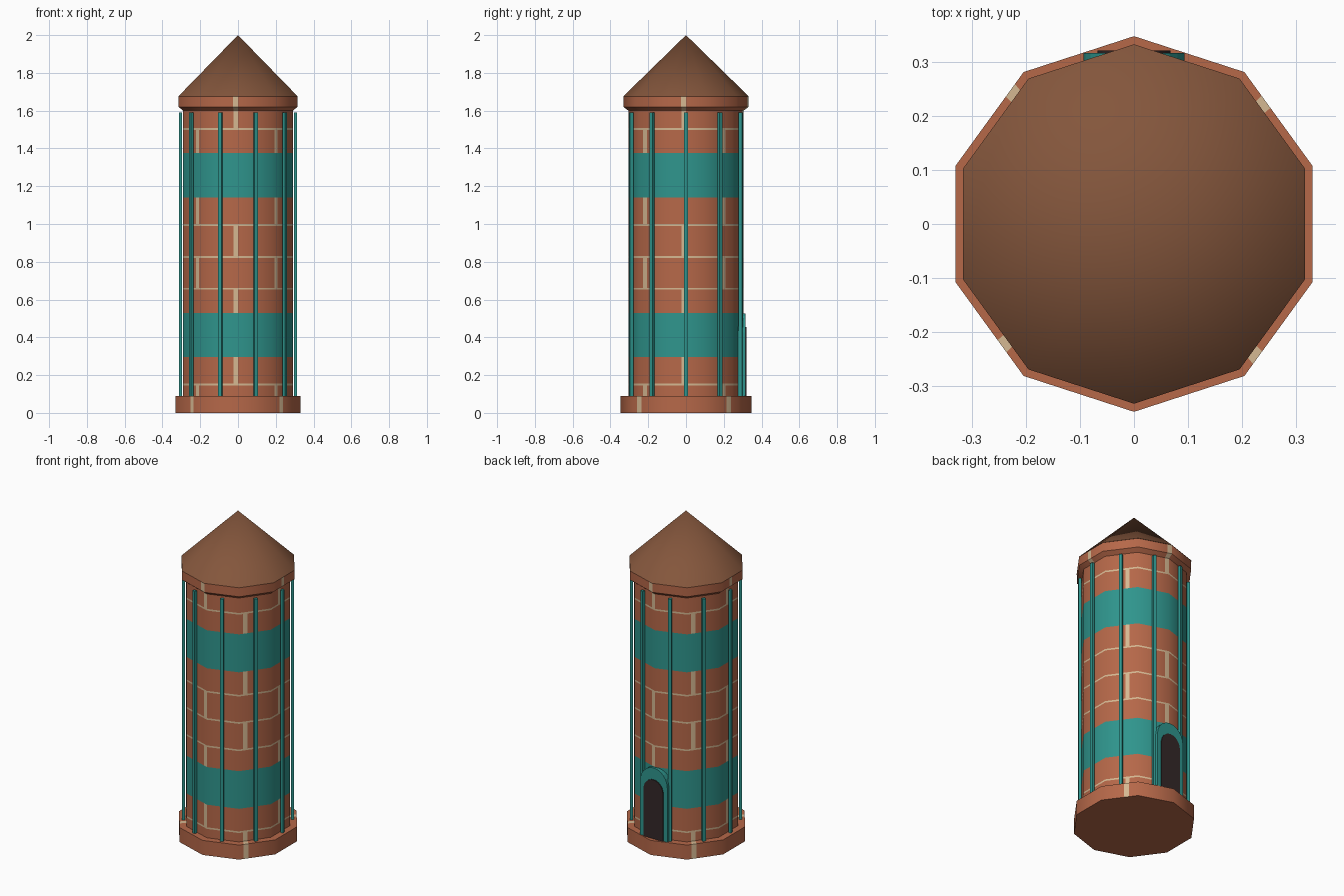
import bpy, bmesh, math
from mathutils import Vector

cube = bpy.data.objects.get("Cube")
if cube:
    bpy.data.objects.remove(cube, do_unlink=True)

SIDES = 10
ROW0, ROW_H, ROWS = 0.15, 0.169, 9        # brick courses
LINE = 0.005                              # half height of a mortar bed
BANDS = [(0.295, 0.528), (1.14, 1.375)]   # painted bands
JOINT = math.radians(2.4)                 # half width of a mortar joint
SHIFT = math.radians(-2.2)


def material(name, rgb):
    lin = [(c / 255 / 12.92 if c < 11 else ((c / 255 + 0.055) / 1.055) ** 2.4) for c in rgb]
    m = bpy.data.materials.new(name)
    m.use_nodes = True
    m.diffuse_color = (*lin, 1)
    bsdf = m.node_tree.nodes["Principled BSDF"]
    bsdf.inputs["Base Color"].default_value = (*lin, 1)
    bsdf.inputs["Roughness"].default_value = 0.9
    return m


BRICK = material("brick", (182, 104, 73))
MORTAR = material("mortar", (213, 184, 146))
TEAL = material("teal paint", (47, 149, 141))
ROOF = material("brown roof", (132, 86, 60))
DARK = material("dark opening", (51, 39, 40))


def finish(name, bm, mats):
    bmesh.ops.recalc_face_normals(bm, faces=bm.faces)
    me = bpy.data.meshes.new(name)
    bm.to_mesh(me)
    bm.free()
    for m in mats:
        me.materials.append(m)
    ob = bpy.data.objects.new(name, me)
    bpy.context.collection.objects.link(ob)
    return ob


def cut(bm, co, no):
    geom = bm.verts[:] + bm.edges[:] + bm.faces[:]
    bmesh.ops.bisect_plane(bm, geom=geom, dist=1e-5, plane_co=co, plane_no=no)


def loft(profile, cap_low=False, cap_high=False):
    """Ten-sided shell through (radius, height) rings, corners facing front and back."""
    bm = bmesh.new()
    rings = []
    for r, z in profile:
        angles = [math.pi / 2 + i * math.tau / SIDES for i in range(SIDES)]
        rings.append([bm.verts.new((r * math.cos(a), r * math.sin(a), z)) for a in angles])
    for low, high in zip(rings, rings[1:]):
        for i in range(SIDES):
            j = (i + 1) % SIDES
            bm.faces.new((low[i], low[j], high[j], high[i]))
    if cap_low:
        bm.faces.new(rings[0])
    if cap_high:
        bm.faces.new(rings[-1])
    return bm


def paint_index(center, normal):
    """0 brick, 1 mortar, 2 band."""
    if normal.z < -0.9:
        return 0
    z = center.z
    if any(a < z < b for a, b in BANDS):
        return 2
    if any(abs(z - ROW0 - ROW_H * k) < LINE for k in range(ROWS)):
        return 1
    row = math.floor((z - ROW0) / ROW_H)
    turn = math.atan2(center.y, center.x) - SHIFT + (row % 2) * math.pi / 4
    off = (turn + math.pi / 4) % (math.pi / 2) - math.pi / 4
    return 1 if abs(off) < JOINT else 0


def masonry(name, profile, **caps):
    bm = loft(profile, **caps)
    # cut the mortar beds, the bands and the upright joints into the surface
    heights = [ROW0 + ROW_H * k + s for k in range(ROWS) for s in (-LINE, LINE)]
    for z in heights + [z for band in BANDS for z in band]:
        if profile[0][1] < z < profile[-1][1]:
            cut(bm, (0, 0, z), (0, 0, 1))
    for k in range(4):
        for s in (-JOINT, JOINT):
            a = k * math.pi / 4 + SHIFT + s
            cut(bm, (0, 0, 0), (-math.sin(a), math.cos(a), 0))
    bmesh.ops.recalc_face_normals(bm, faces=bm.faces)
    for f in bm.faces:
        f.material_index = paint_index(f.calc_center_median(), f.normal)
        f.smooth = True
    ob = finish(name, bm, [BRICK, MORTAR, TEAL])
    # round shading on the walls, flat shading on the caps
    me = ob.data
    normals = [None] * len(me.loops)
    for p in me.polygons:
        for li in p.loop_indices:
            co = me.vertices[me.loops[li].vertex_index].co
            if abs(p.normal.z) > 0.9:
                normals[li] = p.normal.copy()
            else:
                flat = Vector((co.x, co.y, 0)).normalized()
                tilt = p.normal.z
                normals[li] = flat * math.sqrt(1 - tilt * tilt) + Vector((0, 0, tilt))
    me.normals_split_custom_set(normals)
    return ob


# Masonry: plinth, shaft and eave ring
masonry("base_plinth", [(0.347, 0), (0.347, 0.09)], cap_low=True, cap_high=True)
masonry("tower_shaft", [(0.305, 0.085), (0.305, 1.605)])
masonry("eave_ring", [(0.305, 1.6), (0.331, 1.62), (0.331, 1.676)], cap_low=True, cap_high=True)

# Roof cone
bm = bmesh.new()
bmesh.ops.create_cone(bm, segments=SIDES, radius1=0.332, radius2=0, depth=0.324, cap_ends=False)
bmesh.ops.remove_doubles(bm, verts=bm.verts, dist=1e-5)
bmesh.ops.translate(bm, verts=bm.verts, vec=(0, 0, 1.838))
top = max(bm.verts, key=lambda v: v.co.z)
rim = [v for v in bm.verts if v is not top]
for i, v in enumerate(sorted(rim, key=lambda v: math.atan2(v.co.y, v.co.x))):
    a = math.pi / 2 + i * math.tau / SIDES
    v.co.x, v.co.y = 0.332 * math.cos(a), 0.332 * math.sin(a)
for f in bm.faces:
    f.smooth = True
finish("roof", bm, [ROOF])

# Upright poles in front of each wall face
for i in range(SIDES):
    a = i * math.tau / SIDES
    bm = bmesh.new()
    bmesh.ops.create_cube(bm, size=1)
    bmesh.ops.scale(bm, verts=bm.verts, vec=(0.017, 0.019, 1.5))
    ob = finish(f"pole_{i + 1}", bm, [TEAL])
    ob.location = (0.305 * math.cos(a), 0.305 * math.sin(a), 0.84)
    ob.rotation_euler.z = a


def arch(name, half, top, y0, y1, mat):
    """Round-topped slab standing on the plinth."""
    steps = 12
    spring = top - half * 1.1
    pts = [(half, 0.088)]
    for k in range(steps + 1):
        t = math.pi * k / steps
        pts.append((half * math.cos(t), spring + half * 1.1 * math.sin(t)))
    pts.append((-half, 0.088))
    bm = bmesh.new()
    face = bm.faces.new([bm.verts.new((x, y0, z)) for x, z in pts])
    out = bmesh.ops.extrude_face_region(bm, geom=[face])["geom"]
    moved = [g for g in out if isinstance(g, bmesh.types.BMVert)]
    bmesh.ops.translate(bm, verts=moved, vec=(0, y1 - y0, 0))
    return finish(name, bm, [mat])


# Doorway at the back
arch("door_frame", 0.093, 0.527, 0.27, 0.316, TEAL)
arch("door_opening", 0.067, 0.455, 0.312, 0.321, DARK)
